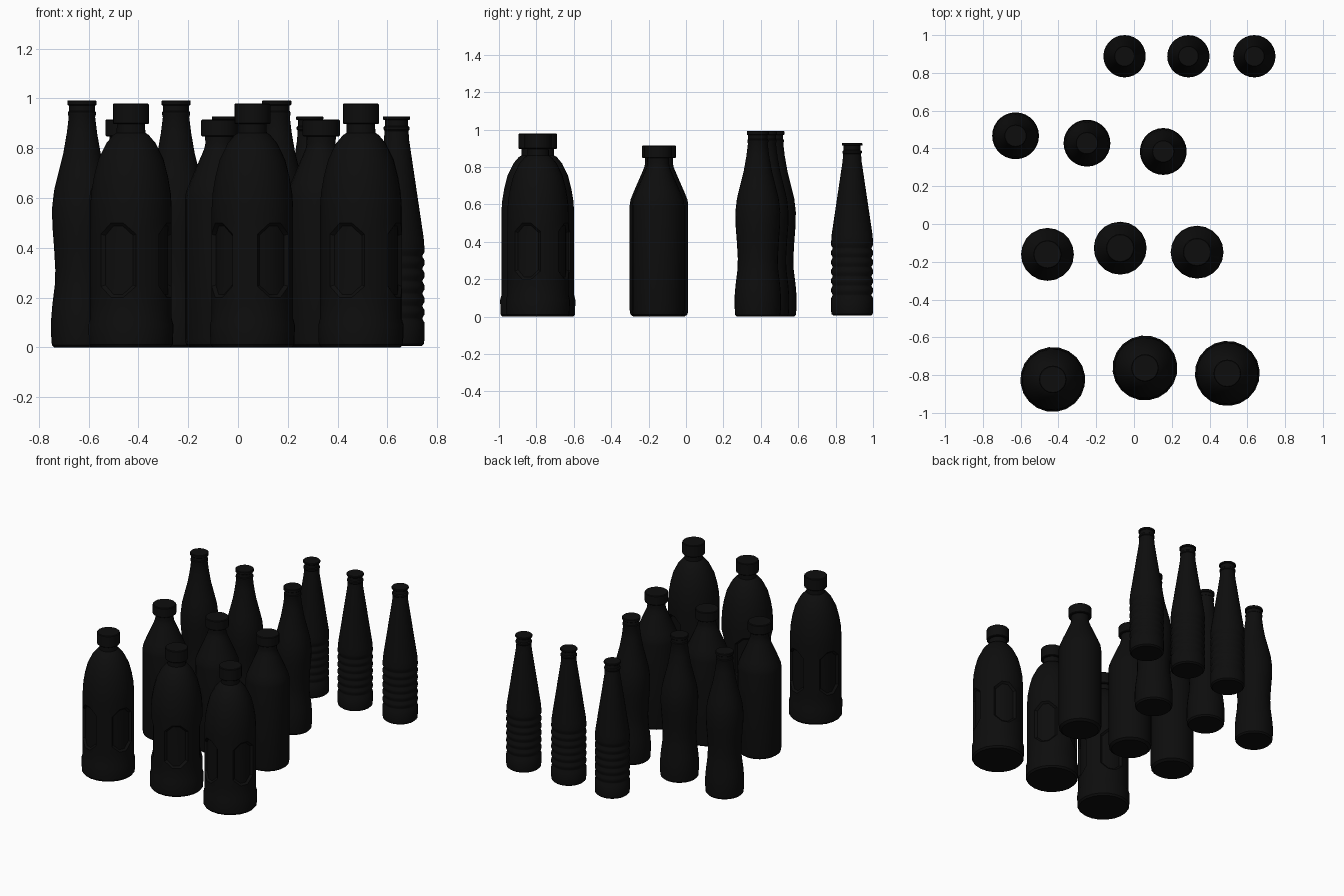
import bpy
import bmesh
from math import cos, sin, pi, radians

default_cube = bpy.data.objects.get("Cube")
if default_cube:
    bpy.data.objects.remove(default_cube, do_unlink=True)

# One near-black plastic for every bottle
black = bpy.data.materials.new("near_black")
black.use_nodes = True
colour = (0.004, 0.004, 0.004, 1)
black.diffuse_color = colour
black.node_tree.nodes["Principled BSDF"].inputs["Base Color"].default_value = colour


def lathe(profile, sides):
    """Closed solid of revolution from (radius, height) points."""
    bm = bmesh.new()
    rings = []
    for radius, height in profile:
        ring = []
        for i in range(sides):
            angle = 2 * pi * i / sides
            ring.append(bm.verts.new((radius * cos(angle), radius * sin(angle), height)))
        rings.append(ring)
    for low, high in zip(rings, rings[1:]):
        for i in range(sides):
            j = (i + 1) % sides
            bm.faces.new((low[i], low[j], high[j], high[i]))
    bm.faces.new(rings[0][::-1])
    bm.faces.new(rings[-1])
    return bm, rings


def finish(bm, name, place, turn=0):
    """Turn the mesh into a smooth-shaded object with sharp edges kept."""
    bm.normal_update()
    mesh = bpy.data.meshes.new(name)
    bm.to_mesh(mesh)
    bm.free()
    mesh.materials.append(black)
    obj = bpy.data.objects.new(name, mesh)
    bpy.context.collection.objects.link(obj)
    obj.location = (place[0], place[1], 0)
    obj.rotation_euler.z = radians(turn)
    bpy.ops.object.select_all(action="DESELECT")
    obj.select_set(True)
    bpy.context.view_layer.objects.active = obj
    bpy.ops.object.shade_smooth_by_angle(angle=radians(35))


def cut_grips(bm, rings, low, high):
    """Sink four chamfered grip panels, three columns wide, between two rings."""
    sides = len(rings[0])
    for start in range(0, sides, sides // 4):
        left, right = start, start + 3
        # cut the four corner quads diagonally
        outer = []
        for edge, inner in ((left, left + 1), (right, right - 1)):
            for ring, inward in ((low, low + 1), (high, high - 1)):
                a = rings[ring][inner % sides]
                b = rings[inward][edge % sides]
                bmesh.ops.connect_verts(bm, verts=[a, b])
                outer.append(rings[ring][edge % sides])
        # every face inside the panel, less the corner triangles
        columns = [i % sides for i in range(left, right + 1)]
        panel = {rings[r][c] for r in range(low, high + 1) for c in columns}
        inside = [f for f in bm.faces
                  if all(v in panel for v in f.verts)
                  and not any(v in outer for v in f.verts)]
        bm.normal_update()
        bmesh.ops.inset_region(bm, faces=inside, thickness=0.012, depth=-0.014,
                               use_even_offset=True)


def cap_profile(radius, low, high, edge):
    return [(radius - edge, low), (radius, low + edge),
            (radius, high - edge), (radius - edge, high)]


# Large domed bottles with grip panels and screw caps
domed = [(.16, 0), (.17, .012), (.172, .09), (.165, .115), (.165, .2), (.165, .245),
         (.165, .455), (.165, .5), (.165, .56), (.161, .62), (.15, .685), (.132, .755),
         (.1, .82), (.072, .853), (.058, .862), (.057, .91)]
for n, (place, facing) in enumerate((((-.43, -.823), -20), ((.058, -.762), 34),
                                     ((.494, -.791), -22)), 1):
    bm, rings = lathe(domed, 20)
    cut_grips(bm, rings, 4, 7)
    finish(bm, f"large_bottle_{n}", place, facing - 117)
    bm, rings = lathe(cap_profile(.073, .897, .979, .004), 20)
    finish(bm, f"large_cap_{n}", place)

# Medium bottles with sloping shoulders and screw caps
sloped = [(.12, 0), (.136, .012), (.14, .035), (.14, .595), (.136, .625), (.12, .665),
          (.072, .775), (.062, .8), (.058, .82), (.06, .86)]
for n, place in enumerate(((-.458, -.161), (-.073, -.128), (.334, -.149)), 1):
    bm, rings = lathe(sloped, 20)
    finish(bm, f"medium_bottle_{n}", place)
    bm, rings = lathe(cap_profile(.075, .848, .915, .004), 20)
    finish(bm, f"medium_cap_{n}", place)

# Tall waisted bottles with a lipped mouth
waisted = [(.112, 0), (.121, .01), (.124, .05), (.124, .11), (.119, .17), (.109, .25),
           (.107, .31), (.112, .4), (.119, .49), (.12, .56), (.112, .63), (.095, .7),
           (.075, .78), (.061, .86), (.053, .925), (.056, .935), (.056, .945),
           (.052, .95), (.052, .98)]
for n, place in enumerate(((-.627, .467), (-.249, .428), (.155, .384)), 1):
    bm, rings = lathe(waisted, 28)
    finish(bm, f"tall_bottle_{n}", place)
    bm, rings = lathe(cap_profile(.059, .972, .992, .003), 28)
    finish(bm, f"tall_lip_{n}", place)

# Slim cone-necked bottles with a ribbed lower body
ribbed = [(.1, 0.005), (.11, .014), (.112, .03), (.112, .1)]
for rib in range(6):
    base = .1 + rib * .05
    ribbed += [(.105, base + .012), (.105, base + .02),
               (.112, base + .032), (.112, base + .05)]
ribbed += [(.109, .44), (.051, .83), (.048, .87), (.052, .875), (.052, .885),
           (.046, .89), (.046, .92)]
for n, x in enumerate((-.05, .288, .637), 1):
    bm, rings = lathe(ribbed, 28)
    finish(bm, f"slim_bottle_{n}", (x, .888))
    bm, rings = lathe(cap_profile(.055, .914, .928, .003), 28)
    finish(bm, f"slim_lip_{n}", (x, .888))
